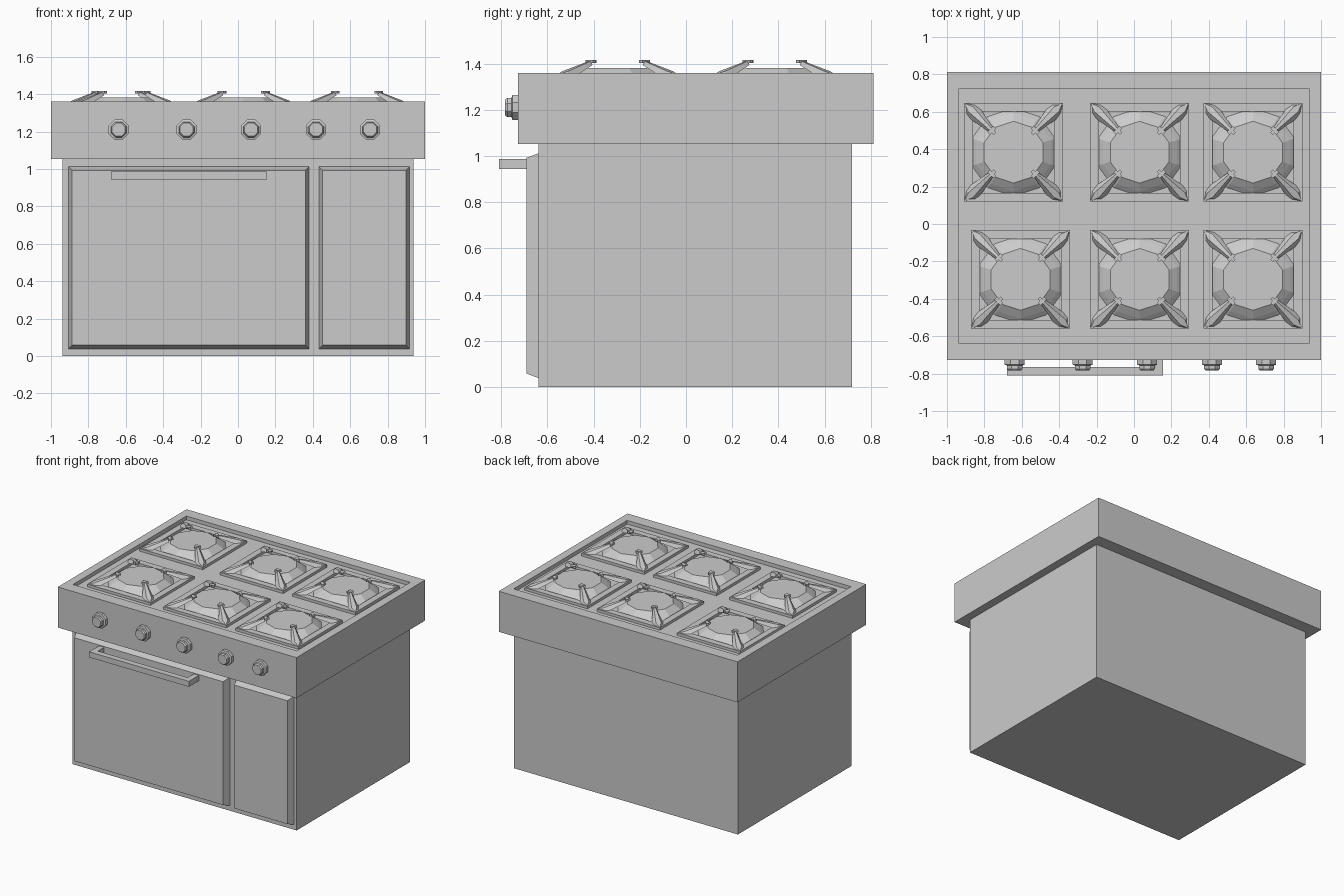
import bpy, bmesh, math
from mathutils import Matrix, Vector

if "Cube" in bpy.data.objects:
    bpy.data.objects.remove(bpy.data.objects["Cube"])


def finish(bm, name):
    bmesh.ops.recalc_face_normals(bm, faces=bm.faces)
    me = bpy.data.meshes.new(name)
    bm.to_mesh(me)
    bm.free()
    ob = bpy.data.objects.new(name, me)
    bpy.context.collection.objects.link(ob)
    return ob


def loft(bm, rings):
    """Skin equal-length rings of points and cap both ends."""
    vs = [[bm.verts.new(p) for p in r] for r in rings]
    n = len(vs[0])
    for a, b in zip(vs, vs[1:]):
        for i in range(n):
            j = (i + 1) % n
            bm.faces.new((a[i], a[j], b[j], b[i]))
    bm.faces.new(vs[0])
    bm.faces.new(vs[-1])


def rect(x0, x1, y0, y1, z):
    return [(x0, y0, z), (x1, y0, z), (x1, y1, z), (x0, y1, z)]


def box(bm, x0, x1, y0, y1, z0, z1):
    loft(bm, [rect(x0, x1, y0, y1, z0), rect(x0, x1, y0, y1, z1)])


def circle(r, n, z, phase=0.0):
    return [(r * math.cos(phase + math.tau * i / n), r * math.sin(phase + math.tau * i / n), z)
            for i in range(n)]


# Oven body
bm = bmesh.new()
box(bm, -0.938, 0.938, -0.638, 0.718, 0, 1.06)
finish(bm, "oven_body")

# Cooktop slab with a sunken tray
FLOOR = 1.332
bm = bmesh.new()
loft(bm, [rect(-1, 1, -0.728, 0.812, 1.053), rect(-1, 1, -0.728, 0.812, 1.36),
          rect(-0.938, 0.938, -0.636, 0.722, 1.36), rect(-0.938, 0.938, -0.636, 0.722, FLOOR)])
finish(bm, "cooktop")

# Doors with bevelled fronts
for name, x0, x1 in (("oven_door", -0.907, 0.38), ("side_door", 0.433, 0.918)):
    bm = bmesh.new()
    rings = []
    for y, d in ((-0.63, 0), (-0.638, 0), (-0.691, 0.02)):
        rings.append([(x, y, z) for x, _, z in
                      ((x0 + d, 0, 0.038 + d), (x1 - d, 0, 0.038 + d),
                       (x1 - d, 0, 1.012 - d), (x0 + d, 0, 1.012 - d))])
    loft(bm, rings)
    finish(bm, name)

# Door handle: U profile swept upward
bm = bmesh.new()
u = [(-0.68, -0.69), (-0.68, -0.81), (0.156, -0.81), (0.156, -0.69),
     (0.114, -0.69), (0.114, -0.765), (-0.638, -0.765), (-0.638, -0.69)]
loft(bm, [[(x, y, z) for x, y in u] for z in (0.944, 0.986)])
finish(bm, "door_handle")

# Control knobs
for i, x in enumerate((-0.638, -0.275, 0.07, 0.417, 0.706)):
    bm = bmesh.new()
    loft(bm, [circle(r, 8, z, math.pi / 8) for r, z in
              ((0.058, -0.005), (0.058, 0.024), (0.045, 0.028), (0.045, 0.046), (0.038, 0.055))])
    bm.transform(Matrix.Translation((x, -0.728, 1.21)) @ Matrix.Rotation(math.pi / 2, 4, 'X'))
    finish(bm, f"knob_{i + 1}")


def burner(cx, cy, label):
    at = Matrix.Translation((cx, cy, 0))
    # Faceted burner cap
    bm = bmesh.new()
    ph = math.pi / 2
    loft(bm, [circle(0.235, 10, FLOOR, ph), circle(0.21, 10, 1.352, ph), circle(0.165, 10, 1.382, ph)])
    bm.transform(at)
    finish(bm, "burner_cap_" + label)

    # Square grate frame
    bm = bmesh.new()
    o, i, top = 0.264, 0.217, 1.352
    rings = [rect(-w, w, -w, w, z) for w, z in ((o, FLOOR), (o, top), (i, top), (i, FLOOR))]
    vs = [[bm.verts.new(p) for p in r] for r in rings]
    for k in range(4):
        a, b = vs[k], vs[(k + 1) % 4]
        for j in range(4):
            bm.faces.new((a[j], a[(j + 1) % 4], b[(j + 1) % 4], b[j]))

    # Four tapering arms rising from the corners, each with a cross tip
    for k in range(4):
        arm = bmesh.new()
        s = 0.7071
        prof = []
        for r, w, z0, z1 in ((0.365, 0.005, 1.336, 1.354), (0.325, 0.045, 1.336, 1.366),
                             (0.17, 0.016, 1.394, 1.411)):
            prof.append([(r, -w, z0), (r, w, z0), (r, w * 0.4, z1), (r, -w * 0.4, z1)])
        loft(arm, prof)
        box(arm, 0.14, 0.175, -0.009, 0.009, 1.402, 1.416)
        box(arm, 0.155, 0.175, -0.023, 0.023, 1.402, 1.416)
        arm.transform(Matrix.Rotation(math.pi / 4 + k * math.pi / 2, 4, 'Z'))
        tmp = bpy.data.meshes.new("arm")
        arm.to_mesh(tmp)
        arm.free()
        bm.from_mesh(tmp)
        bpy.data.meshes.remove(tmp)
    bm.transform(at)
    finish(bm, "grate_" + label)


# Six burners in two rows
for row, y, xs in (("back", 0.384, (-0.644, 0.03, 0.636)), ("front", -0.296, (-0.607, 0.03, 0.636))):
    for side, x in zip(("left", "middle", "right"), xs):
        burner(x, y, f"{row}_{side}")
